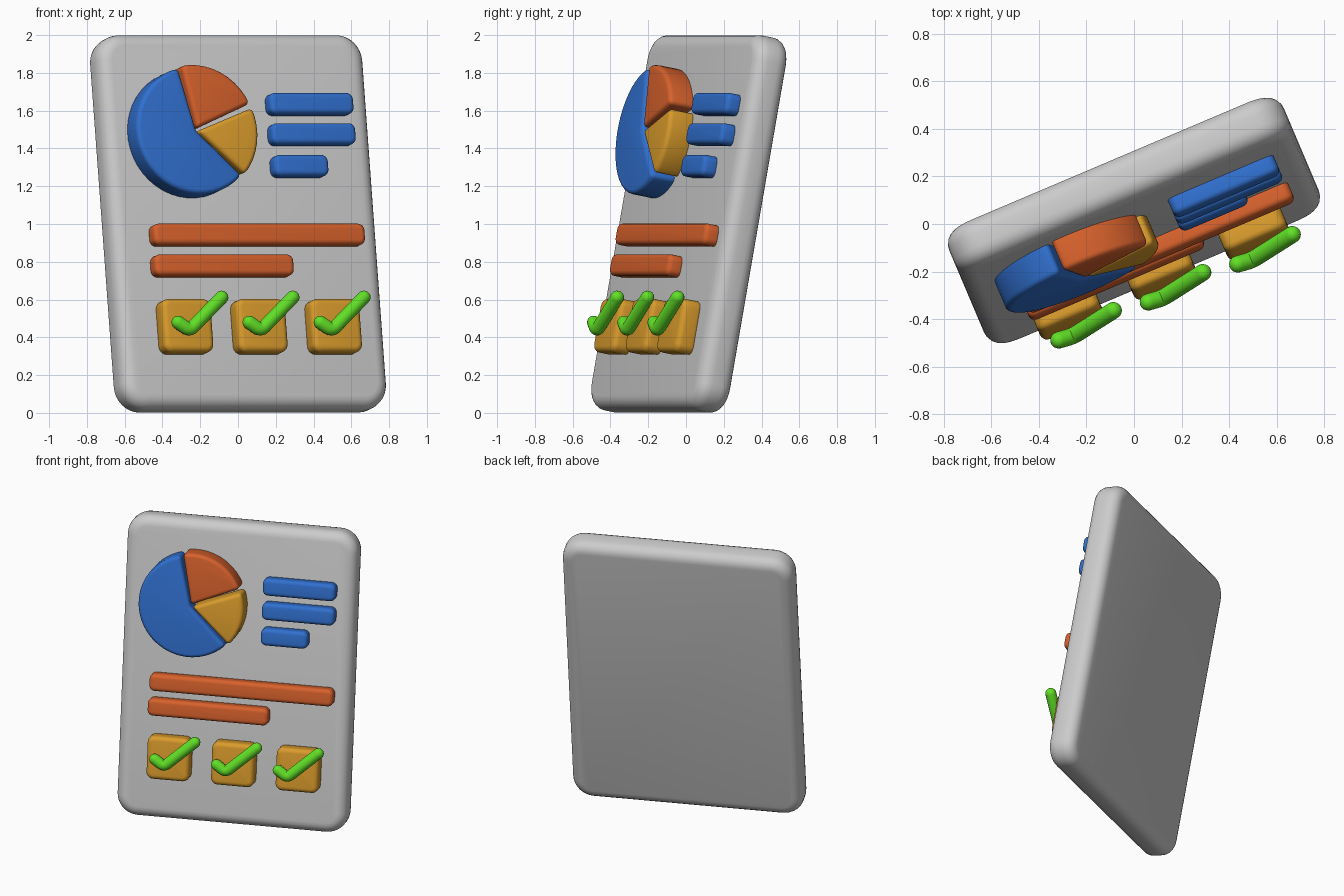
import bpy, bmesh
from math import sin, cos, pi, radians
from mathutils import Matrix, Vector

if "Cube" in bpy.data.objects:
    bpy.data.objects.remove(bpy.data.objects["Cube"])

# Board frame: local x across, local z up the board, local -y out of its face
PLACE = (Matrix.Translation((0, 0.015, 1.0)) @ Matrix.Rotation(radians(23), 4, 'Z')
         @ Matrix.Rotation(radians(-10.6), 4, 'X'))
COLORS = {"blue": (0.03, 0.16, 0.62, 1), "orange": (0.68, 0.12, 0.025, 1),
          "yellow": (0.7, 0.33, 0.025, 1), "green": (0.12, 0.75, 0.02, 1)}
MATS = {}
for key, rgba in COLORS.items():
    MATS[key] = bpy.data.materials.new(key)
    MATS[key].diffuse_color = rgba


def finish(name, bm, color=None, bevel=0):
    bmesh.ops.recalc_face_normals(bm, faces=bm.faces)
    me = bpy.data.meshes.new(name)
    bm.to_mesh(me)
    bm.free()
    ob = bpy.data.objects.new(name, me)
    bpy.context.collection.objects.link(ob)
    ob.matrix_world = PLACE
    if color:
        me.materials.append(MATS[color])
    if bevel:
        m = ob.modifiers.new("round_edges", 'BEVEL')
        m.width, m.segments = bevel, 5
        m.limit_method, m.angle_limit = 'ANGLE', radians(30)
        m.use_clamp_overlap = False
    me.polygons.foreach_set("use_smooth", [True] * len(me.polygons))
    return ob


def prism(name, outline, d0, d1, bevel, color=None):
    """Extrude a 2D outline from depth d0 to d1 and round its edges."""
    bm = bmesh.new()
    face = bm.faces.new([bm.verts.new((u, -d0, v)) for u, v in outline])
    ext = bmesh.ops.extrude_face_region(bm, geom=[face])
    bmesh.ops.translate(bm, vec=(0, d0 - d1, 0),
                        verts=[e for e in ext["geom"] if isinstance(e, bmesh.types.BMVert)])
    return finish(name, bm, color, bevel)


def rounded_rect(cu, cv, w, h, r, n=6):
    pts = []
    for q, (sx, sy) in enumerate(((1, 1), (-1, 1), (-1, -1), (1, -1))):
        for i in range(n + 1):
            a = (q + i / n) * pi / 2
            pts.append((cu + sx * (w / 2 - r) + r * cos(a), cv + sy * (h / 2 - r) + r * sin(a)))
    return pts


def wedge(cu, cv, r, a0, a1, shift):
    mid = radians((a0 + a1) / 2)
    cu, cv = cu + shift * cos(mid), cv + shift * sin(mid)
    n = max(4, round((a1 - a0) / 8))
    arc = [radians(a0 + (a1 - a0) * i / n) for i in range(n + 1)]
    return [(cu, cv)] + [(cu + r * cos(a), cv + r * sin(a)) for a in arc]


def tick(name, cu, cv, d, r, color):
    """Round-ended tube following a check mark with a softened elbow."""
    a, b, c = (Vector((cu + x, cv + y)) for x, y in ((-.078, .005), (-.016, -.038), (.182, .14)))
    ta, tc = (b - a).normalized(), (c - b).normalized()
    path = [(a - ta * r * cos(k * pi / 10), ta, r * sin(k * pi / 10)) for k in range(1, 6)]
    p0, p2 = b - ta * .03, b + tc * .03
    for i in range(7):
        s = i / 6
        p = p0 * (1 - s) ** 2 + b * 2 * s * (1 - s) + p2 * s * s
        path.append((p, ta.lerp(tc, s).normalized(), r))
    path += [(c + tc * r * cos(k * pi / 10), tc, r * sin(k * pi / 10)) for k in range(5, 0, -1)]
    bm = bmesh.new()
    rings = []
    for p, t, rad in path:
        side = Vector((-t.y, t.x))
        ring = []
        for j in range(16):
            q = p + side * rad * cos(j * pi / 8)
            ring.append(bm.verts.new((q.x, -d - rad * sin(j * pi / 8), q.y)))
        rings.append(ring)
    for r0, r1 in zip(rings, rings[1:]):
        for j in range(16):
            k = (j + 1) % 16
            bm.faces.new((r0[j], r0[k], r1[k], r1[j]))
    bm.faces.new(rings[0])
    bm.faces.new(rings[-1])
    finish(name, bm, color)


# Grey board
prism("board", rounded_rect(0, 0, 1.53, 2.02, .14, 8), -.098, .098, .07)

# Pie chart slices
for name, a0, a1, shift, color in (("pie_large_slice", 103, 315, 0, "blue"),
                                   ("pie_upper_slice", 23, 101, .012, "orange"),
                                   ("pie_small_slice", -43, 21, .012, "yellow")):
    prism(name, wedge(-.298, .463, .343, a0, a1, shift), .08, .235, .025, color)

# Text-line bars
for name, cu, cv, w, color in (("legend_bar_1", .405, .62, .483, "blue"),
                               ("legend_bar_2", .405, .457, .483, "blue"),
                               ("legend_bar_3", .32, .286, .312, "blue"),
                               ("long_bar", .049, -.084, 1.217, "orange"),
                               ("short_bar", -.165, -.25, .80, "orange")):
    prism(name, rounded_rect(cu, cv, w, .115, .036), .08, .175, .026, color)

# Check boxes with ticks
for i in range(3):
    prism(f"check_box_{i + 1}", rounded_rect(-.41 + .4275 * i, -.58, .285, .288, .045),
          .08, .197, .03, "yellow")
    tick(f"check_mark_{i + 1}", -.41 + .409 * i, -.58, .238, .036, "green")

for m in bpy.data.materials:
    if m.users and not m.is_grease_pencil:
        m.use_nodes = True
        m.node_tree.nodes["Principled BSDF"].inputs["Base Color"].default_value = m.diffuse_color
